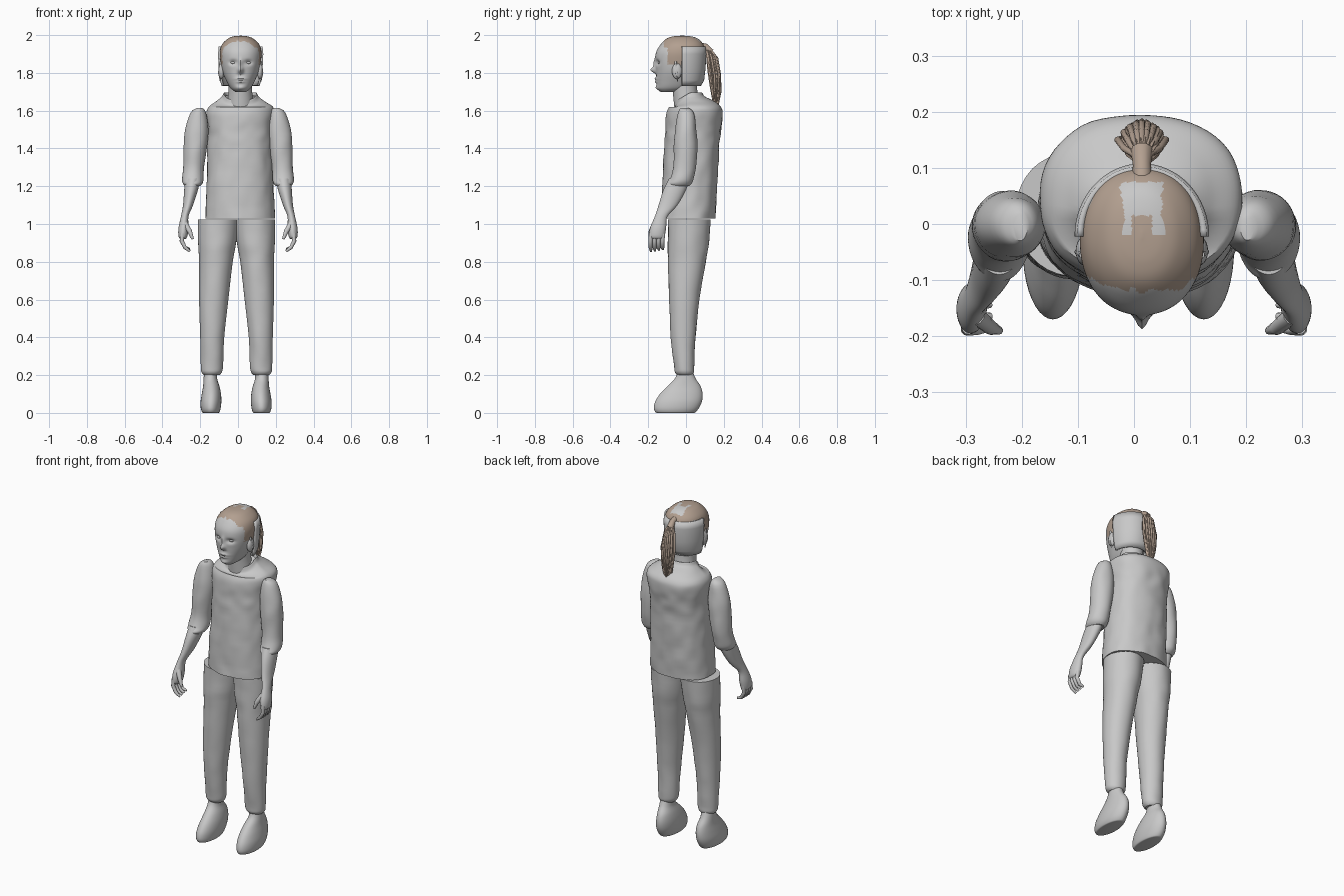
import bpy, bmesh, math
from mathutils import Vector, noise

cube = bpy.data.objects.get("Cube")
if cube:
    bpy.data.objects.remove(cube, do_unlink=True)


def material(name, r, g, b):
    m = bpy.data.materials.new(name)
    m.use_nodes = True
    m.diffuse_color = (r, g, b, 1)
    m.node_tree.nodes["Principled BSDF"].inputs["Base Color"].default_value = (r, g, b, 1)
    return m


GREY = material("light_grey", 0.58, 0.58, 0.58)
BROWN = material("hair_brown", 0.45, 0.35, 0.28)


def finish(bm, name, mats, angle=40):
    bmesh.ops.recalc_face_normals(bm, faces=bm.faces)
    me = bpy.data.meshes.new(name)
    bm.to_mesh(me)
    bm.free()
    for m in mats:
        me.materials.append(m)
    ob = bpy.data.objects.new(name, me)
    bpy.context.collection.objects.link(ob)
    bpy.ops.object.select_all(action="DESELECT")
    ob.select_set(True)
    bpy.context.view_layer.objects.active = ob
    bpy.ops.object.shade_smooth_by_angle(angle=math.radians(angle))
    return ob


def smooth_rings(rings, sub):
    """Catmull-Rom interpolation between cross-sections."""
    out = []
    for i in range(len(rings) - 1):
        p0, p1 = rings[max(i - 1, 0)], rings[i]
        p2, p3 = rings[i + 1], rings[min(i + 2, len(rings) - 1)]
        for k in range(sub):
            t = k / sub
            out.append([b + 0.5 * t * (c - a + t * (2*a - 5*b + 4*c - d + t * (3*(b - c) + d - a)))
                        for a, b, c, d in zip(p0, p1, p2, p3)])
    return out + [list(rings[-1])]


def loft(name, rings, s=1, off=0, seg=40, sub=4, power=2.0, deform=None,
         rule=None, mats=(GREY,), ripple=0, caps=True, angle=40):
    """Skin over oval sections given as (z, x0, x1, y0, y1)."""
    bm = bmesh.new()
    loops = []
    for z, x0, x1, y0, y1 in smooth_rings(rings, sub):
        loop = []
        for k in range(seg):
            a = 2 * math.pi * k / seg
            c, d = math.cos(a), math.sin(a)
            r = (abs(c) ** power + abs(d) ** power) ** (-1 / power) * (1 - ripple * (k % 2))
            x = (x0 + x1) / 2 + r * c * (x1 - x0) / 2
            v = Vector((s * x + off, (y0 + y1) / 2 + r * d * (y1 - y0) / 2, z))
            loop.append(bm.verts.new(deform(v) if deform else v))
        loops.append(loop)
    for a, b in zip(loops, loops[1:]):
        for k in range(seg):
            n = (k + 1) % seg
            bm.faces.new((a[k], a[n], b[n], b[k]))
    if caps:
        bm.faces.new(loops[0])
        bm.faces.new(loops[-1])
    if rule:
        for f in bm.faces:
            f.material_index = rule(f.calc_center_median())
    return finish(bm, name, mats, angle)


def ball(name, loc, size, mat=GREY):
    bm = bmesh.new()
    bmesh.ops.create_uvsphere(bm, u_segments=20, v_segments=12, radius=1)
    for v in bm.verts:
        v.co = Vector(loc) + v.co * Vector(size)
    return finish(bm, name, [mat])


def tube(name, pts, radii, mat=GREY):
    cu = bpy.data.curves.new(name, "CURVE")
    cu.dimensions = "3D"
    cu.bevel_depth = 1
    cu.bevel_resolution = 3
    cu.use_fill_caps = True
    sp = cu.splines.new("POLY")
    sp.points.add(len(pts) - 1)
    for p, co, r in zip(sp.points, pts, radii):
        p.co = (*co, 1)
        p.radius = r
    cu.materials.append(mat)
    ob = bpy.data.objects.new(name, cu)
    bpy.context.collection.objects.link(ob)


# Shirt, with cloth wrinkles and a lower neckline in front
def cloth(v):
    d = 0.006 * noise.noise(v * 16) * min(1, max(0, (1.62 - v.z) * 10))
    v += Vector((v.x, v.y - 0.03, 0)).normalized() * d
    if v.z > 1.62 and v.y < 0.02:
        v.z -= 0.6 * (0.02 - v.y) * min(1, (v.z - 1.62) / 0.05)
    return v


loft("shirt", [(1.03, -.175, .195, -.13, .155), (1.2, -.167, .187, -.125, .165),
               (1.4, -.16, .18, -.115, .175), (1.5, -.16, .18, -.11, .185),
               (1.58, -.168, .192, -.105, .195), (1.62, -.155, .185, -.09, .185),
               (1.65, -.115, .14, -.07, .15), (1.675, -.085, .11, -.055, .1),
               (1.695, -.075, .098, -.05, .085), (1.68, -.065, .088, -.042, .078)],
     seg=64, sub=6, power=2.3, deform=cloth)
loft("neck", [(1.6, -.06, .085, -.06, .075), (1.7, -.05, .075, -.07, .06),
              (1.78, -.05, .075, -.08, .06)])

# Head: sculpted bumps (x from centre, z, width, height, push back)
CX = 0.014
BUMPS = [(.04, 1.855, .02, .013, .014), (-.04, 1.855, .02, .013, .014),
         (0, 1.815, .013, .016, -.026), (0, 1.85, .009, .025, -.01),
         (0, 1.768, .026, .006, -.008), (0, 1.753, .02, .006, -.008),
         (0, 1.72, .025, .012, -.008), (0, 1.79, .02, .007, .004)]


def face(v):
    if v.y < -0.06:
        v.y += sum(p * math.exp(-((v.x - CX - x) / w) ** 2 - ((v.z - z) / h) ** 2)
                   for x, z, w, h, p in BUMPS)
    return v


def hair_rule(c):
    x = abs(c.x - CX)
    jag = 0.012 * noise.noise(c * 40)
    top = c.z > 1.935 + jag and c.y > -0.115 + jag
    side = c.z > 1.845 + jag and -0.095 + jag < c.y < 0.0 and x > 0.06
    patch = x < 0.034 + jag and -0.02 < c.y < 0.075 and c.z > 1.9
    middle = x < 0.018 and c.y < 0.015
    return int((top or side) and (middle or not patch))


loft("head", [(1.7, -.015, .043, -.135, -.04), (1.72, -.04, .068, -.152, .02),
              (1.76, -.063, .09, -.158, .06), (1.81, -.083, .111, -.16, .085),
              (1.86, -.093, .121, -.163, .097), (1.91, -.096, .124, -.158, .102),
              (1.95, -.085, .113, -.135, .092), (1.98, -.055, .083, -.105, .065),
              (1.993, -.025, .053, -.07, .03), (1.997, .012, .016, -.025, -.015)],
     seg=96, sub=10, power=2.15, deform=face, rule=hair_rule, mats=(GREY, BROWN))
for s, side in ((1, "left"), (-1, "right")):
    ball(side + "_eye", (CX + s * .039, -.135, 1.854), (.016, .014, .008))
    ball(side + "_ear", (CX + s * .102, -.048, 1.81), (.016, .026, .042))
    tube(side + "_side_lock", [(CX + s * .106, -.055, 1.86), (CX + s * .114, -.05, 1.8),
                               (CX + s * .108, -.045, 1.755)], (.006, .006, .002))

# Back shell around the skull
bm = bmesh.new()
rows = []
for z, rx, ry in ((1.73, .1, .1), (1.76, .109, .118), (1.82, .116, .125), (1.9, .12, .13), (1.94, .116, .125)):
    rows.append([bm.verts.new((CX + rx * math.cos(math.pi * k / 32),
                               -.022 + ry * math.sin(math.pi * k / 32), z)) for k in range(33)])
for a, b in zip(rows, rows[1:]):
    for k in range(32):
        bm.faces.new((a[k], a[k + 1], b[k + 1], b[k]))
shell = finish(bm, "back_of_head_shell", [GREY])
shell.modifiers.new("thickness", "SOLIDIFY").thickness = 0.012

# Ponytail: ribbed body, root and loose strands
loft("ponytail", [(1.93, .005, .025, .1, .125), (1.9, -.01, .042, .105, .155),
                  (1.82, -.025, .055, .112, .178), (1.73, -.022, .052, .125, .185),
                  (1.66, -.01, .04, .138, .178), (1.61, .01, .022, .148, .162)],
     seg=36, ripple=.16, mats=(BROWN,), angle=20)
tube("ponytail_root", [(CX, .07, 1.945), (CX, .105, 1.94), (CX, .13, 1.91)], (.018, .016, .02), BROWN)
for i in range(9):
    u = i / 4 - 1
    y = .185 - .03 * u * u
    tube(f"hair_strand_{i}", [(CX + .008 * u, .12, 1.93), (CX + .032 * u, y - .02, 1.88),
                              (CX + .043 * u, y - .005, 1.79), (CX + .033 * u, y - .002, 1.7),
                              (CX + .012 * u, y - .015, 1.61 + .015 * (i % 3))],
         (.005, .006, .006, .005, .002), BROWN)


# Limbs, built once and mirrored
def wrinkle(v):
    v.y += 0.004 * noise.noise(v * 14)
    return v


for s, side in ((1, "left"), (-1, "right")):
    loft(side + "_sleeve", [(1.615, .19, .215, -.03, .015), (1.59, .17, .25, -.042, .04),
                            (1.5, .157, .28, -.058, .055), (1.4, .165, .288, -.065, .06),
                            (1.3, .18, .29, -.068, .052), (1.24, .182, .296, -.085, .04),
                            (1.215, .188, .292, -.1, .03), (1.2, .2, .28, -.095, .015)],
         s, deform=wrinkle)
    loft(side + "_forearm_and_palm", [(1.24, .2, .28, -.09, .02), (1.18, .212, .285, -.12, 0),
                                      (1.1, .238, .291, -.145, -.045), (1.04, .262, .302, -.165, -.098),
                                      (.98, .262, .315, -.19, -.105), (.935, .268, .315, -.195, -.113),
                                      (.92, .278, .305, -.185, -.12)], s)
    for i in range(4):
        y = -.185 + i * .021
        tube(f"{side}_finger_{i + 1}", [(s * .295, y, .95), (s * .298, y - .003, .91),
                                        (s * .28, y - .003, .875), (s * .255, y, .855 + .004 * i)],
             (.012, .011, .01, .006))
    tube(side + "_thumb", [(s * .28, -.165, 1.0), (s * .255, -.185, .96), (s * .24, -.19, .92)],
         (.016, .013, .007))
    loft(side + "_trouser_leg", [(1.025, -.012, .205, -.095, .13), (.9, .002, .203, -.096, .12),
                                 (.8, .02, .198, -.095, .105), (.6, .043, .198, -.09, .07),
                                 (.4, .065, .192, -.08, .05), (.25, .071, .189, -.063, .043),
                                 (.215, .078, .185, -.058, .04), (.2, .09, .172, -.045, .03)],
         s, -.008, deform=wrinkle)
    loft(side + "_foot", [(.22, .1, .17, -.045, .035), (.18, .1, .172, -.06, .052),
                          (.14, .088, .175, -.1, .078), (.1, .08, .182, -.138, .088),
                          (.06, .078, .188, -.163, .084), (.025, .082, .187, -.17, .068),
                          (.004, .088, .18, -.162, .05), (0, .095, .173, -.15, .04)], s, -.01)
